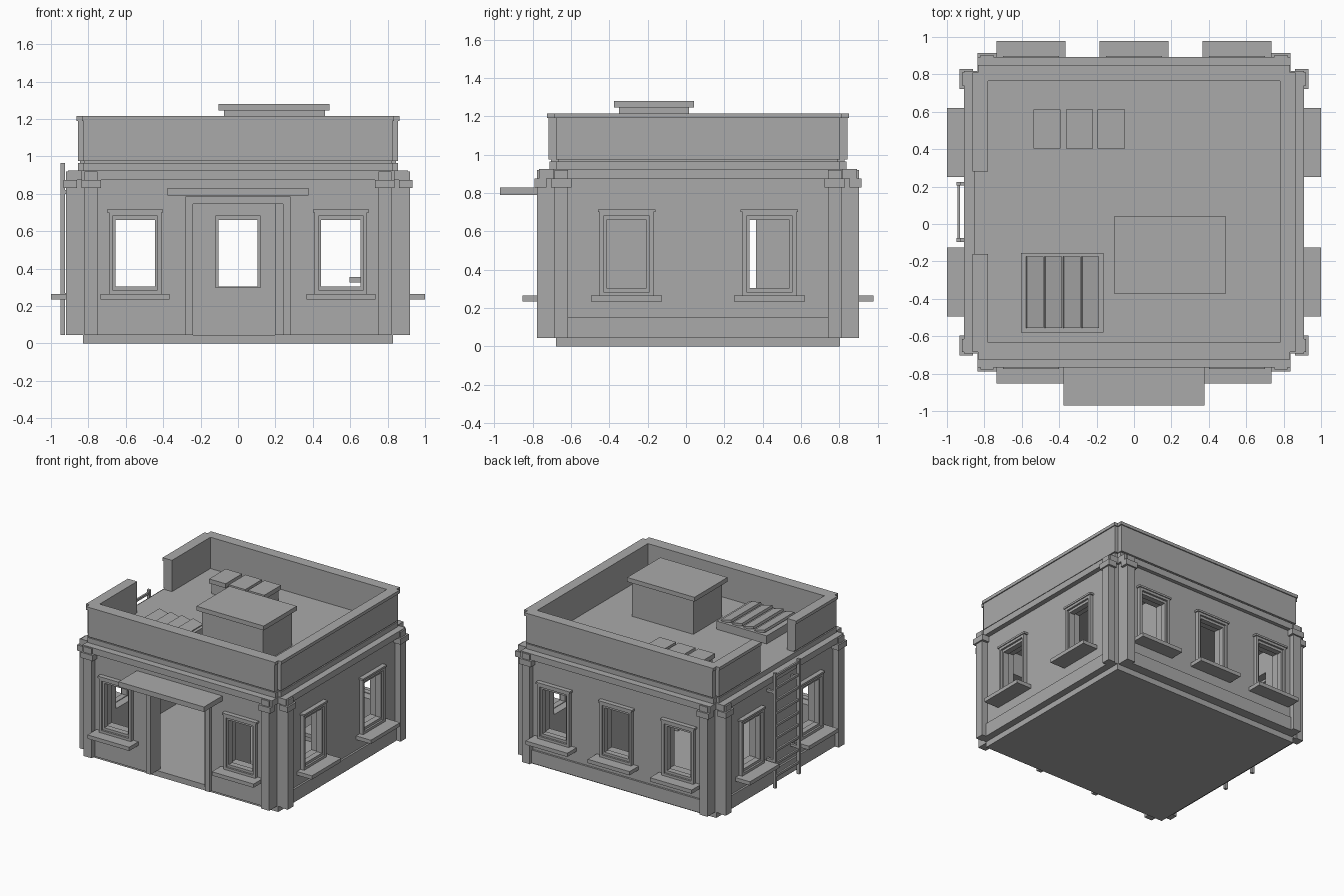
import bpy
import bmesh
from math import radians
from mathutils import Matrix, Vector

if "Cube" in bpy.data.objects:
    bpy.data.objects.remove(bpy.data.objects["Cube"])

grey = bpy.data.materials.new("plain_grey")
grey.use_nodes = True
COLOUR = (0.4, 0.4, 0.4, 1)
grey.diffuse_color = COLOUR
grey.node_tree.nodes["Principled BSDF"].inputs["Base Color"].default_value = COLOUR

# Building centre; each facade is (turn, distance from centre to wall)
CENTRE = Matrix.Translation((0, 0.0625, 0))
FRONT, RIGHT, BACK, LEFT = (0, 0.80), (90, 0.87), (180, 0.80), (270, 0.87)


def finish(name, bm):
    bmesh.ops.recalc_face_normals(bm, faces=bm.faces)
    mesh = bpy.data.meshes.new(name)
    bm.to_mesh(mesh)
    bm.free()
    mesh.materials.append(grey)
    obj = bpy.data.objects.new(name, mesh)
    bpy.context.collection.objects.link(obj)
    return obj


def boxes(name, parts, matrix=Matrix()):
    """One object from boxes given as x, y, z ranges."""
    bm = bmesh.new()
    for x0, x1, y0, y1, z0, z1 in parts:
        size = Matrix.Diagonal((x1 - x0, y1 - y0, z1 - z0, 1))
        place = Matrix.Translation(((x0 + x1) / 2, (y0 + y1) / 2, (z0 + z1) / 2))
        bmesh.ops.create_cube(bm, size=1, matrix=matrix @ place @ size)
    return finish(name, bm)


def notched(name, wide, deep, z0, z1):
    """Prism with notched corners; wide and deep are half sizes of two crossing rectangles."""
    (ax, ay), (bx, by) = wide, deep
    quarter = [(ax, ay), (bx, ay), (bx, by)]
    ring = []
    for sx, sy in ((1, 1), (-1, 1), (-1, -1), (1, -1)):
        pts = quarter if sx == sy else quarter[::-1]
        ring += [CENTRE @ Vector((sx * x, sy * y, z0)) for x, y in pts]
    bm = bmesh.new()
    face = bm.faces.new([bm.verts.new(p) for p in ring])
    top = bmesh.ops.extrude_face_region(bm, geom=[face])["geom"]
    bmesh.ops.translate(bm, vec=(0, 0, z1 - z0),
                        verts=[v for v in top if isinstance(v, bmesh.types.BMVert)])
    return finish(name, bm)


def cut(obj, cutters):
    for cutter in cutters:
        mod = obj.modifiers.new("cut", "BOOLEAN")
        mod.operation, mod.solver, mod.object = "DIFFERENCE", "EXACT", cutter
        bpy.context.view_layer.objects.active = obj
        bpy.ops.object.modifier_apply(modifier=mod.name)
        bpy.data.objects.remove(cutter)


def facade(side, u=0):
    """Local frame on a wall: x along it, -y outward, origin on its surface."""
    turn, dist = side
    return CENTRE @ Matrix.Rotation(radians(turn), 4, "Z") @ Matrix.Translation((u, -dist, 0))


def frame(half, low, high, rim, out, back=0.0):
    """Four boxes around an opening."""
    return [(-half, -half + rim, -out, back, low, high),
            (half - rim, half, -out, back, low, high),
            (-half + rim, half - rim, -out, back, low, low + rim),
            (-half + rim, half - rim, -out, back, high - rim, high)]


# Floor slab and hollow walls
boxes("floor_slab", [(-0.83, 0.83, -0.74, 0.74, 0, 0.045)], CENTRE)
walls = notched("walls", (0.87, 0.74), (0.82, 0.80), 0.045, 0.875)
room = [boxes("room_cutter", [(-0.78, 0.78, -0.70, 0.70, 0, 0.86)], CENTRE)]

# Windows with stepped frames, lintels and sills
windows = [(FRONT, -0.55), (FRONT, 0.55)]
windows += [(BACK, u) for u in (-0.55, 0, 0.55)]
windows += [(RIGHT, -0.3725), (RIGHT, 0.3725), (LEFT, -0.3725), (LEFT, 0.3725)]
for i, (side, u) in enumerate(windows):
    m = facade(side, u)
    room.append(boxes("window_cutter", [(-0.12, 0.12, -0.1, 0.2, 0.30, 0.68)], m))
    reach = 0.13 if side in (LEFT, RIGHT) else 0.115
    parts = frame(0.14, 0.265, 0.70, 0.02, 0.03)
    parts += frame(0.125, 0.285, 0.68, 0.02, 0.015, 0.03)
    parts.append((-0.15, 0.15, -0.037, 0, 0.70, 0.715))
    parts.append((-0.185, 0.185, -reach, 0.02, 0.235, 0.265))
    boxes(f"window_{i + 1}", parts, m)

# Doorway, open door leaf and canopy
door = facade(FRONT)
room.append(boxes("door_cutter", [(-0.24, 0.24, -0.1, 0.2, 0.0, 0.745)], door))
cut(walls, room)
boxes("door_frame", [(-0.28, -0.24, -0.025, 0.02, 0.045, 0.785),
                     (0.24, 0.28, -0.025, 0.02, 0.045, 0.785),
                     (-0.24, 0.24, -0.025, 0.02, 0.745, 0.785)], door)
boxes("open_door", [(0.197, 0.24, 0.03, 0.56, 0.045, 0.745)], door)
boxes("door_canopy", [(-0.378, 0.378, -0.232, 0, 0.79, 0.83)], door)

# Furniture inside
boxes("cabinet", [(0.2, 0.4, 0.303, 0.70, 0.045, 0.8)], CENTRE)
boxes("wall_shelf", [(0.595, 0.78, -0.14, 0.12, 0.325, 0.355)], CENTRE)

# Corner pilasters with capitals, and plinths
for name, side, u, out in (("front", FRONT, 0.785, 0.04), ("back", BACK, 0.785, 0.04),
                           ("right", RIGHT, 0.7125, 0.05), ("left", LEFT, 0.7125, 0.05)):
    for s in (-1, 1):
        boxes(f"{name}_pilaster_{'a' if s < 0 else 'b'}",
              [(-0.035, 0.035, -out, 0.01, 0.045, 0.92),
               (-0.053, 0.053, -out - 0.012, 0.01, 0.83, 0.875)], facade(side, s * u))
    if name != "front":
        boxes(f"{name}_plinth", [(-u, u, -0.015, 0.01, 0.045, 0.15)], facade(side))

# Cornice, ledge and thin recess
notched("cornice", (0.908, 0.755), (0.838, 0.83), 0.875, 0.925)
notched("roof_ledge", (0.855, 0.74), (0.83, 0.775), 0.925, 0.965)
recess = notched("parapet_recess", (0.845, 0.73), (0.82, 0.765), 0.965, 0.975)

# Parapet and coping with a gap at the ladder
parapet = notched("parapet", (0.855, 0.74), (0.825, 0.78), 0.975, 1.19)
coping = notched("parapet_coping", (0.863, 0.748), (0.835, 0.788), 1.19, 1.215)
for wall in (recess, parapet, coping):
    cut(wall, [boxes("roof_cutter", [(-0.78, 0.78, -0.695, 0.703, 0.9, 1.3)], CENTRE),
               boxes("gap_cutter", [(-1, -0.7, -0.16, 0.28, 0.9, 1.3)])])

# Ladder on the left-hand wall in front view
ladder = [(-0.95, -0.925, y, y + 0.02, 0.045, 0.965) for y in (-0.095, 0.205)]
ladder += [(-0.945, -0.93, -0.075, 0.205, z, z + 0.018)
           for z in (0.13 + 0.1 * i for i in range(9))]
ladder += [(-0.93, -0.86, y, y + 0.02, z, z + 0.02) for y in (-0.095, 0.205) for z in (0.25, 0.8)]
boxes("ladder", ladder)

# Rooftop hut
boxes("roof_hut", [(-0.075, 0.465, -0.35, 0.015, 0.965, 1.245)])
boxes("roof_hut_lid", [(-0.105, 0.49, -0.375, 0.043, 1.245, 1.28)])

# Slatted roof hatch
boxes("hatch_base", [(-0.605, -0.163, -0.58, -0.155, 0.965, 1.03)])
for i in range(4):
    tilt = Matrix.Translation((-0.53 + 0.099 * i, -0.365, 1.04)) @ Matrix.Rotation(radians(14), 4, "Y")
    boxes(f"hatch_slat_{i + 1}", [(-0.046, 0.046, -0.19, 0.19, -0.01, 0.01)], tilt)

# Three roof vents
for i, x in enumerate((-0.465, -0.291, -0.122)):
    m = Matrix.Translation((x, 0.508, 0))
    boxes(f"vent_{i + 1}", [(-0.062, 0.062, -0.09, 0.09, 0.965, 1.05),
                            (-0.073, 0.073, -0.105, 0.105, 1.05, 1.085)], m)
